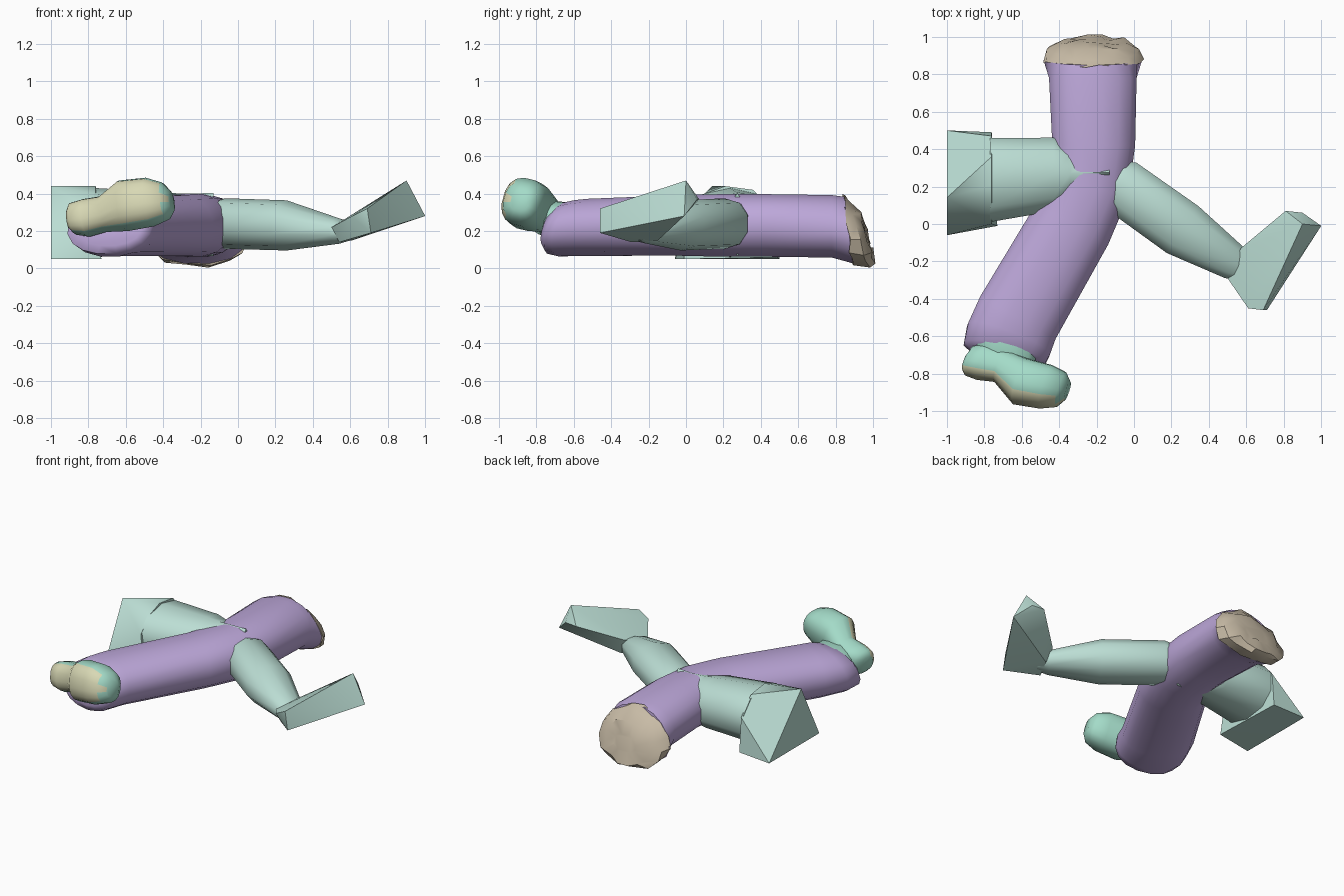
import bpy, bmesh, math, random
from mathutils import Vector

random.seed(4)


def material(name, rgb):
    m = bpy.data.materials.new(name)
    m.diffuse_color = (*rgb, 1)
    return m


TEAL = material("pale teal", (0.50, 0.73, 0.66))
PURPLE = material("lilac", (0.51, 0.39, 0.70))
BEIGE = material("beige", (0.59, 0.51, 0.39))
MINT = material("mint", (0.37, 0.71, 0.58))
KHAKI = material("pale khaki", (0.69, 0.69, 0.46))


def finish(name, bm, mats, angle):
    bmesh.ops.recalc_face_normals(bm, faces=bm.faces)
    me = bpy.data.meshes.new(name)
    bm.to_mesh(me)
    bm.free()
    ob = bpy.data.objects.new(name, me)
    bpy.context.collection.objects.link(ob)
    for m in mats:
        me.materials.append(m)
    bpy.ops.object.select_all(action='DESELECT')
    ob.select_set(True)
    bpy.context.view_layer.objects.active = ob
    bpy.ops.object.shade_smooth_by_angle(angle=math.radians(angle))
    return ob


def loft(name, rings, mat, n=12, angle=40, power=0.9, up=None, jitter=0.0):
    """Skin oval rings: (centre, direction, half width, half height[, bottom spread])."""
    bm = bmesh.new()
    loops = []
    for c, d, hw, hh, *spread in rings:
        d = Vector(d).normalized()
        side = d.cross(Vector(up or (0, 0, 1))).normalized()
        top = side.cross(d)
        loop = []
        for i in range(n):
            a = 2 * math.pi * (i + 0.5) / n
            u = math.copysign(abs(math.cos(a)) ** power, math.cos(a))
            v = math.copysign(abs(math.sin(a)) ** power, math.sin(a))
            u *= 1 - (spread[0] if spread else 0) * v
            p = Vector(c) + side * u * hw + top * v * hh
            p += Vector([random.uniform(-jitter, jitter) for _ in range(3)])
            p.z = max(p.z, 0)
            loop.append(bm.verts.new(p))
        loops.append(loop)
    for a, b in zip(loops, loops[1:]):
        for i in range(n):
            j = (i + 1) % n
            bm.faces.new((a[i], a[j], b[j], b[i]))
    bm.faces.new(loops[0])
    bm.faces.new(loops[-1])
    return finish(name, bm, [mat], angle)


def hull(name, pts, mat, angle):
    bm = bmesh.new()
    for p in pts:
        bm.verts.new(p)
    bmesh.ops.convex_hull(bm, input=bm.verts)
    return finish(name, bm, [mat], angle)


# Bent lilac trouser leg, with flared ends
low = (-0.49, -0.87, 0)
rim = (0, -1, -0.12)
loft("trouser_leg", [
    ((-0.22, 0.87, 0.205), rim, 0.255, 0.182, 0.22),
    ((-0.22, 0.78, 0.225), (0, -1, 0), 0.238, 0.17),
    ((-0.215, 0.42, 0.23), (0, -1, 0), 0.225, 0.17),
    ((-0.245, 0.2, 0.23), (-0.25, -0.95, 0), 0.225, 0.17),
    ((-0.33, 0.0, 0.23), low, 0.225, 0.165),
    ((-0.62, -0.5, 0.22), low, 0.235, 0.155),
    ((-0.67, -0.62, 0.215), (-0.35, -0.9, 0.3), 0.238, 0.16),
    ((-0.69, -0.69, 0.215), (-0.22, -0.93, 0.3), 0.228, 0.145),
    ((-0.69, -0.725, 0.22), (-0.22, -0.93, 0.3), 0.18, 0.105),
], PURPLE, n=16, angle=50)

# Crumpled beige end
loft("torn_end", [
    ((-0.22, 0.865, 0.203), (0, 1, 0.12), 0.257, 0.186, 0.22),
    ((-0.215, 0.925, 0.183), (0, 1, 0.3), 0.24, 0.182, 0.2),
    ((-0.21, 0.965, 0.165), (0, 1, 0.28), 0.17, 0.14, 0.1),
    ((-0.2, 0.975, 0.16), (0, 1, 0.28), 0.09, 0.06),
], BEIGE, n=16, angle=35, jitter=0.011)

# Shoe: loft from heel to toe, with the sole facing out along -y
axis = (0.48, -0.15, 0.09)
sole = Vector((-0.28, -0.92, 0.22)).normalized()
shoe = loft("shoe", [
    ((-0.905, -0.74, 0.26), axis, 0.05, 0.04),
    ((-0.88, -0.73, 0.265), axis, 0.085, 0.08),
    ((-0.81, -0.735, 0.27), axis, 0.10, 0.10),
    ((-0.72, -0.755, 0.29), axis, 0.095, 0.09),
    ((-0.61, -0.84, 0.335), axis, 0.135, 0.125),
    ((-0.47, -0.87, 0.355), axis, 0.13, 0.118),
    ((-0.39, -0.885, 0.36), axis, 0.10, 0.095),
    ((-0.355, -0.89, 0.36), axis, 0.055, 0.05),
], MINT, n=16, angle=60, power=0.8, up=-sole)
shoe.data.materials.append(KHAKI)
edge = Vector((-0.4, -0.88, 0.22)).normalized()
for f in shoe.data.polygons:
    if f.normal.dot(edge) > 0.42 and f.normal.x < 0.6:
        f.material_index = 1

# Ankle part of the shoe inside the cuff
loft("shoe_ankle", [
    ((-0.67, -0.6, 0.26), (-0.3, -0.95, 0.2), 0.16, 0.09),
    ((-0.69, -0.73, 0.285), (-0.3, -0.95, 0.2), 0.17, 0.08),
    ((-0.69, -0.77, 0.29), (-0.3, -0.95, 0.2), 0.12, 0.05),
], MINT, angle=60)

# Teal limb on the left, running through the lilac leg
ex = (1, 0, 0)
loft("left_limb", [
    ((-0.77, 0.235, 0.245), ex, 0.235, 0.185),
    ((-0.43, 0.265, 0.245), ex, 0.205, 0.165),
    ((-0.34, 0.27, 0.24), ex, 0.15, 0.162),
    ((-0.27, 0.275, 0.235), ex, 0.06, 0.165),
    ((-0.13, 0.275, 0.235), ex, 0.03, 0.168),
], TEAL, n=10, angle=50)

# Cuff at the left end: three-cornered outside, rounder inside
hull("left_cuff",
     [(-1, -0.06, 0.05), (-1, 0.5, 0.05), (-1, 0.14, 0.44),
      (-0.73, -0.01, 0.05), (-0.76, 0.49, 0.06), (-0.76, 0.47, 0.3),
      (-0.76, 0.36, 0.42), (-0.76, 0.21, 0.44), (-0.76, 0.1, 0.4), (-0.76, 0.0, 0.3)],
     TEAL, 40)

# Teal limb on the right
arm = (0.83, -0.56, 0)
loft("right_limb", [
    ((-0.15, 0.26, 0.24), arm, 0.10, 0.11),
    ((-0.07, 0.205, 0.24), arm, 0.155, 0.135),
    ((0.26, -0.03, 0.23), arm, 0.158, 0.134),
    ((0.54, -0.21, 0.20), arm, 0.10, 0.068),
    ((0.6, -0.25, 0.19), arm, 0.06, 0.04),
], TEAL, n=10, angle=50)

# Widening cuff at the right end
hull("right_cuff",
     [(0.5, -0.29, 0.22), (0.54, -0.29, 0.14), (0.57, -0.13, 0.26), (0.61, -0.15, 0.15),
      (0.61, -0.45, 0.28), (0.69, -0.46, 0.32), (0.71, -0.46, 0.19),
      (0.81, 0.07, 0.37), (0.9, 0.06, 0.37), (0.9, 0.0, 0.47), (1.0, -0.01, 0.28)],
     TEAL, 50)
